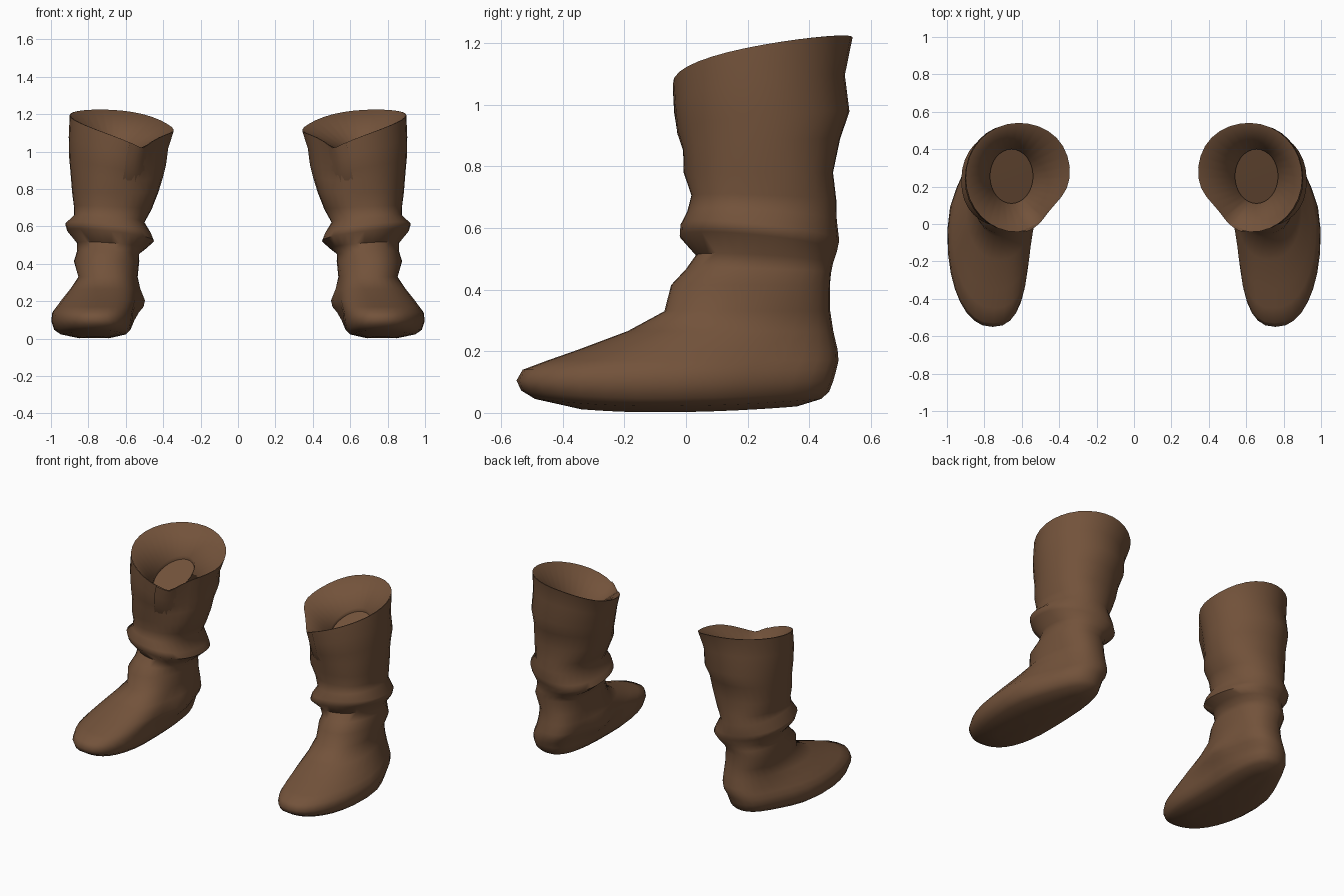
import bpy, bmesh, math

if "Cube" in bpy.data.objects:
    bpy.data.objects.remove(bpy.data.objects["Cube"])

N = 32  # points around each section

leather = bpy.data.materials.new("brown leather")
leather.diffuse_color = (0.17, 0.085, 0.043, 1)
leather.use_nodes = True
leather.node_tree.nodes["Principled BSDF"].inputs["Base Color"].default_value = leather.diffuse_color


def spow(v, e):
    return math.copysign(abs(v) ** e, v)


def bump(v, centre, width):
    return math.exp(-((v - centre) / width) ** 2)


def section(x0, x1, y0, y1, bend=0.0, e=0.9, grow=0.0, wrinkle=0.0, phase=0.0,
            dent=0.0, angles=None):
    """Rounded horizontal outline; angle 0 faces front, bend follows the foot's curve."""
    cx, cy, rx, ry = (x0 + x1) / 2, (y0 + y1) / 2, (x1 - x0) / 2, (y1 - y0) / 2
    pts = []
    for t in angles or [2 * math.pi * i / N for i in range(N)]:
        s = (t + math.pi) % (2 * math.pi) - math.pi
        g = grow(s) if callable(grow) else grow
        k = 1 + g + wrinkle * math.sin(3 * t + phase)
        # flattened inner front, fuller inner back
        k -= dent * bump(s, -0.85, 0.5) - 0.25 * dent * bump(s, -2.3, 0.5)
        y = cy - k * ry * spow(math.cos(t), e)
        x = cx + k * rx * spow(math.sin(t), e)
        x -= bend * (0.28 if y > 0 else 0.09) * y * y
        pts.append((x, y, t))
    return pts


def rim_height(t):
    """Top edge: lowest at the inner front, highest at the outer back."""
    d = (t + 0.42 + math.pi) % (2 * math.pi) - math.pi
    h = 1.015 + 0.21 * abs(math.sin(d / 2)) ** 0.9
    return h - 0.035 * bump(d, -1.5, 0.7)


def finish(bm, name):
    bmesh.ops.recalc_face_normals(bm, faces=bm.faces)
    mesh = bpy.data.meshes.new(name)
    bm.to_mesh(mesh)
    bm.free()
    mesh.materials.append(leather)
    ob = bpy.data.objects.new(name, mesh)
    bpy.context.collection.objects.link(ob)
    ob.modifiers.new("other side", 'MIRROR').use_mirror_merge = False
    bpy.ops.object.select_all(action='DESELECT')
    ob.select_set(True)
    bpy.context.view_layer.objects.active = ob
    bpy.ops.object.shade_smooth_by_angle(angle=math.radians(65))


def skin(bm, rows, closed=True):
    loops = [[bm.verts.new(p) for p in row] for row in rows]
    for a, b in zip(loops, loops[1:]):
        n = len(a)
        for i in range(n if closed else n - 1):
            j = (i + 1) % n
            bm.faces.new((a[i], a[j], b[j], b[i]))
    return loops


def cap(bm, loop, z):
    c = bm.verts.new((sum(v.co.x for v in loop) / len(loop),
                      sum(v.co.y for v in loop) / len(loop), z))
    for i, v in enumerate(loop):
        bm.faces.new((v, loop[(i + 1) % len(loop)], c))


rows = []

# sole and foot: height, x range, y range, bend, sole curvature
FOOT = [
    (0.002, 0.69, 0.85, -0.34, 0.36, 1, 1.0),
    (0.022, 0.60, 0.95, -0.49, 0.44, 1, 0.9),
    (0.047, 0.575, 0.985, -0.535, 0.465, 1, 0.8),
    (0.095, 0.565, 1.00, -0.55, 0.478, 1, 0.3),
    (0.140, 0.56, 0.995, -0.53, 0.488, 1, 0.0),
    (0.170, 0.55, 0.975, -0.45, 0.495, 1, 0.0),
    (0.205, 0.54, 0.95, -0.35, 0.492, 0.9, 0.0),
    (0.265, 0.54, 0.905, -0.19, 0.478, 0.6, 0.0),
    (0.330, 0.54, 0.86, -0.07, 0.468, 0.2, 0.0),
]
for z, x0, x1, y0, y1, bend, curve in FOOT:
    row = []
    for x, y, t in section(x0, x1, y0, y1, bend, 0.85):
        if math.sin(t) < 0:  # inner ankle bulge
            x += 0.045 * bump(z, 0.18, 0.08) * bump(y, 0.15, 0.12) * math.sin(t)
        else:  # narrower outer heel
            x -= 0.045 * bend * bump(y, 0.33, 0.2) * math.sin(t)
        lift = 0.17 if y < 0 else 0.09
        row.append((x, y, z + curve * lift * (y + 0.1) ** 2))
    rows.append(row)

# ankle and slouched shaft: height, x range, y range, slope to the side, slope to the back
SHAFT = [
    (0.415, 0.53, 0.88, -0.045, 0.47, 0.00, 0.00),
    (0.460, 0.53, 0.86, 0.005, 0.475, 0.05, -0.03),
    (0.500, 0.49, 0.86, 0.035, 0.48, 0.08, -0.06),
    (0.550, 0.445, 0.91, -0.02, 0.49, 0.12, -0.10),
    (0.585, 0.46, 0.92, -0.02, 0.495, 0.12, -0.10),
    (0.640, 0.50, 0.875, 0.00, 0.485, 0.10, -0.06),
    (0.700, 0.465, 0.88, 0.015, 0.485, 0.04, -0.03),
    (0.780, 0.43, 0.89, -0.005, 0.48, 0.00, 0.00),
]
for z, x0, x1, y0, y1, sx, sy in SHAFT:
    rows.append([(x, y, z + sx * (x - 0.68) + sy * (y - 0.23))
                 for x, y, t in section(x0, x1, y0, y1, wrinkle=0.018, phase=z * 17)])

# flared cuff, stretched up to the slanted rim
CUFF = [
    (0.25, 0.405, 0.90, -0.01, 0.50, 0.02, 0.05),
    (0.45, 0.385, 0.905, -0.03, 0.53, 0.01, 0.10),
    (0.72, 0.37, 0.905, -0.04, 0.515, 0.0, 0.13),
    (1.00, 0.34, 0.90, -0.045, 0.54, 0.0, 0.15),
]


def cuff_row(f, x0, x1, y0, y1, wr, dent, grow=0.0, angles=None):
    return [(x, y, 0.78 + f * (rim_height(t) - 0.78))
            for x, y, t in section(x0, x1, y0, y1, e=1.0, grow=grow, wrinkle=wr,
                                   dent=dent, angles=angles)]


rows += [cuff_row(*c) for c in CUFF]

# funnel-shaped lining down to the tilted inner floor
rows.append(cuff_row(*CUFF[-1], grow=-0.02))
for drop in (0.0, 0.025):
    rows.append([(x, y, 1.0 - drop + 0.45 * (y - 0.26))
                 for x, y, t in section(0.54, 0.77, 0.11, 0.40, e=1.0)])

bm = bmesh.new()
loops = skin(bm, rows)
cap(bm, loops[0], 0.004)
cap(bm, loops[-1], 0.975)
finish(bm, "boots")

# overlapping cuff flap at the inner front, lifted only along its free edge
flap_angles = [-0.15 - 0.1 * i for i in range(7)]


def lifted(amount):
    return lambda s: amount * (1 + (s + 0.15) / 0.6) - 0.004


flap_rows = [cuff_row(*c, grow=lifted(a), angles=flap_angles)
             for c, a in zip(CUFF, (0.0, 0.022, 0.028, 0.028))]
flap_rows.append(cuff_row(*CUFF[-1], grow=-0.03, angles=flap_angles))
bm = bmesh.new()
skin(bm, flap_rows, closed=False)
finish(bm, "cuff_flaps")
